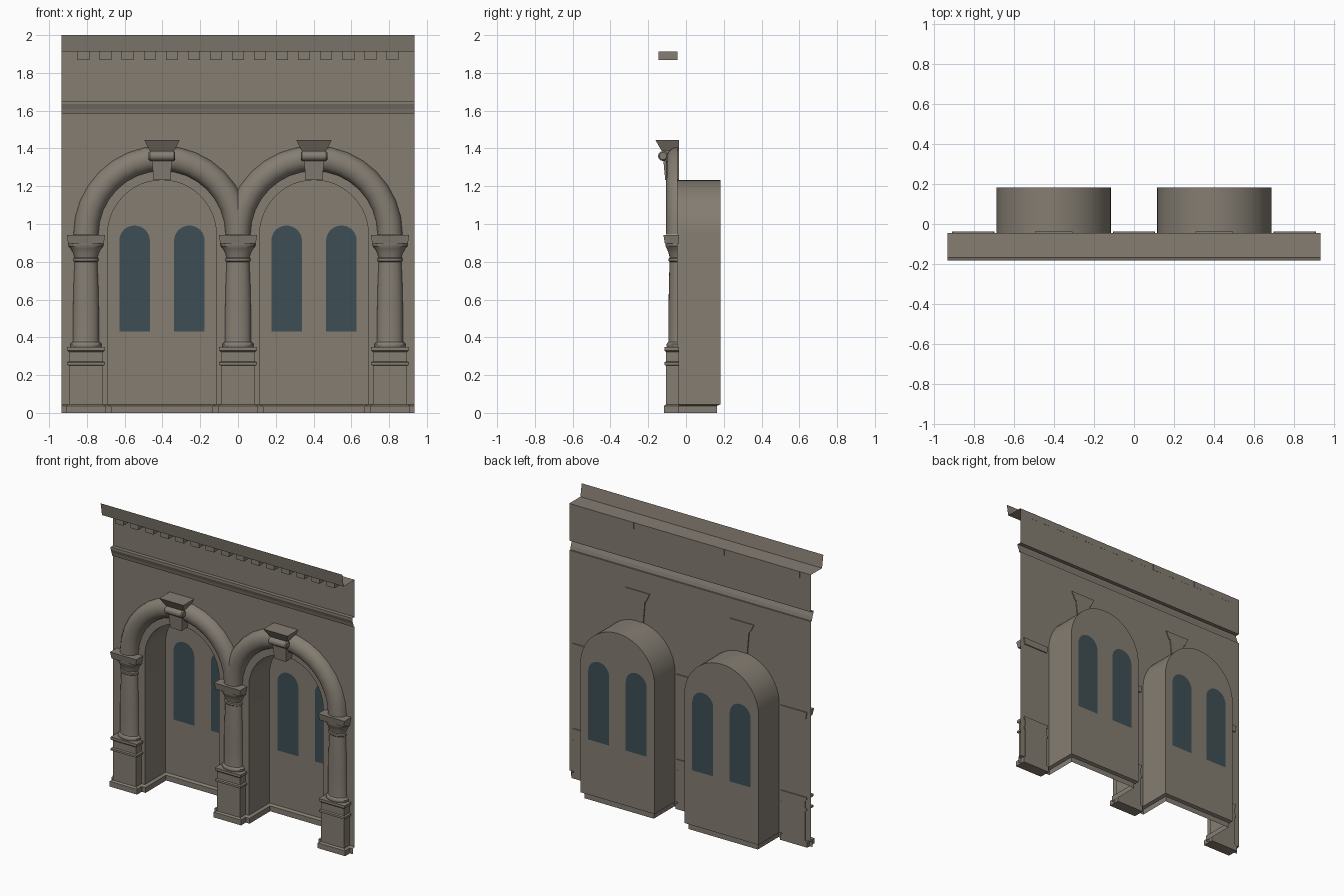
import bpy, bmesh, math

if "Cube" in bpy.data.objects:
    bpy.data.objects.remove(bpy.data.objects["Cube"])

def material(name, rgb):
    m = bpy.data.materials.new(name)
    m.diffuse_color = (*rgb, 1)
    m.use_nodes = True
    m.node_tree.nodes["Principled BSDF"].inputs["Base Color"].default_value = m.diffuse_color
    return m

STONE = material("taupe_stone", (0.232, 0.205, 0.168))
GLASS = material("dark_blue_glass", (0.048, 0.078, 0.092))

F, B = -0.045, 0.183          # wall plane and recess back plane
W = 0.935                     # half width of facade
CX, CZ, R = 0.4025, 0.945, 0.2875   # arch centre and opening radius
SKIRT = 0.045                 # baseboard height

def finish(name, bm, smooth=False, recalc=False):
    if recalc:
        bmesh.ops.recalc_face_normals(bm, faces=bm.faces[:])
    me = bpy.data.meshes.new(name)
    bm.to_mesh(me)
    bm.free()
    ob = bpy.data.objects.new(name, me)
    bpy.context.collection.objects.link(ob)
    me.materials.append(STONE)
    me.materials.append(GLASS)
    if smooth:
        bpy.ops.object.select_all(action='DESELECT')
        ob.select_set(True)
        bpy.context.view_layer.objects.active = ob
        bpy.ops.object.shade_smooth_by_angle(angle=math.radians(35))
    return ob

def loft(name, rings, closed=False, caps=False, smooth=False):
    """Skin a list of point rings into one surface."""
    bm = bmesh.new()
    vs = [[bm.verts.new(p) for p in ring] for ring in rings]
    n = len(vs[0])
    for a, b in zip(vs, vs[1:]):
        for i in range(n if closed else n - 1):
            j = (i + 1) % n
            bm.faces.new((a[i], a[j], b[j], b[i]))
    if caps:
        bm.faces.new(vs[0][::-1])
        bm.faces.new(vs[-1])
    return finish(name, bm, smooth, caps)

def strip(name, profile):
    """Sweep a (y, z) profile along the full width."""
    return loft(name, [[(-W, y, z), (W, y, z)] for y, z in profile])

def block(name, cx, levels, back=-0.038):
    """Stacked rectangular block; levels are (half width, front y, z)."""
    return loft(name, [[(cx - h, y, z), (cx + h, y, z), (cx + h, back, z), (cx - h, back, z)]
                       for h, y, z in levels], closed=True, caps=True)

def arch_outline(cx, r, z0, zc, n):
    """Round-headed outline, left foot over the top to right foot."""
    arc = [(cx - r * math.cos(math.pi * i / n), zc + r * math.sin(math.pi * i / n))
           for i in range(n + 1)]
    return [(cx - r, z0)] + arc + [(cx + r, z0)]

# Front wall with two arched openings
outline = [(-W, SKIRT)]
for c in (-CX, CX):
    outline += arch_outline(c, R, SKIRT, CZ, 24)
outline += [(W, SKIRT), (W, 1.585), (-W, 1.585)]
bm = bmesh.new()
face = bm.faces.new([bm.verts.new((x, F, z)) for x, z in outline])
face.normal_update()
if face.normal.y > 0:
    face.normal_flip()
bmesh.ops.triangulate(bm, faces=[face])
finish("front_wall", bm)

# String course, frieze and cornice
strip("string_course", [(F, 1.585), (-0.056, 1.585), (-0.062, 1.61), (-0.072, 1.635),
                        (-0.072, 1.652), (F, 1.652)])
strip("frieze", [(F, 1.652), (F, 1.912)])
strip("cornice", [(F, 1.912), (-0.168, 1.912), (-0.183, 2.0)])

# Dentils
for i in range(15):
    block("dentil", (i - 7) * 0.1168, [(0.0315, -0.145, 1.868), (0.0315, -0.145, 1.912)], -0.044)

# Baseboard following the wall and recesses
def base_path(d, z):
    pts = [(-W, F - d, z)]
    for c in (-CX, CX):
        a, b = c - R + d, c + R - d
        pts += [(a, F - d, z), (a, B - d, z), (b, B - d, z), (b, F - d, z)]
    return pts + [(W, F - d, z)]
loft("baseboard", [base_path(0.02, 0), base_path(0.02, 0.037), base_path(0, SKIRT)])

for c in (-CX, CX):
    # Recess reveal
    shape = arch_outline(c, R, SKIRT, CZ, 24)
    loft("recess_reveal", [[(x, F, z), (x, B, z)] for x, z in shape], smooth=True)

    # Recess back wall with flush glass windows
    bm = bmesh.new()
    loops = [shape] + [arch_outline(c + s * 0.145, 0.081, 0.43, 0.911, 14) for s in (-1, 1)]
    panes = []
    edges = []
    for k, pts in enumerate(loops):
        vs = [bm.verts.new((x, B, z)) for x, z in pts]
        edges += [bm.edges.new((vs[i], vs[(i + 1) % len(vs)])) for i in range(len(vs))]
        if k:
            panes.append(vs)
    bmesh.ops.triangle_fill(bm, use_beauty=True, use_dissolve=False, edges=edges)
    for vs in panes:
        bm.faces.new(vs).material_index = 1
    for f in bm.faces:
        f.normal_update()
        if f.normal.y > 0:
            f.normal_flip()
    finish("recess_back_wall", bm)

    # Rounded arch moulding
    rings = []
    for i in range(17):
        t = math.pi * (1 - i / 16)
        ring = []
        for j in range(9):
            u = math.pi * j / 8
            r = CX + 0.066 * math.cos(u)
            ring.append((c + r * math.cos(t), F - 0.06 * math.sin(u), CZ + r * math.sin(t)))
        rings.append(ring)
    loft("arch_moulding", rings, smooth=True)

    # Keystone: wedge, scroll roll and cap
    block("keystone_wedge", c, [(0.044, -0.11, 1.233), (0.058, -0.125, 1.39)])
    rings = []
    for x, r in ((-0.07, 0.019), (-0.063, 0.026), (0.063, 0.026), (0.07, 0.019)):
        rings.append([(c + x, -0.122 + r * math.cos(a), 1.36 + r * math.sin(a))
                      for a in (2 * math.pi * k / 16 for k in range(16))])
    loft("keystone_roll", rings, closed=True, caps=True, smooth=True)
    block("keystone_cap", c, [(0.066, -0.13, 1.388), (0.094, -0.162, 1.445)])

# Pedestals and engaged columns
SHAFT = [(0.078, 0.345), (0.083, 0.353), (0.083, 0.364), (0.076, 0.372), (0.07, 0.376),
         (0.068, 0.39), (0.068, 0.55), (0.065, 0.68), (0.06, 0.80), (0.067, 0.805),
         (0.067, 0.818), (0.06, 0.823), (0.067, 0.845), (0.08, 0.87), (0.092, 0.883),
         (0.092, 0.897)]
for c in (-2 * CX, 0, 2 * CX):
    block("pedestal", c, [(0.106, -0.117, 0), (0.106, -0.117, 0.037), (0.09, -0.105, 0.045),
                          (0.09, -0.105, 0.25), (0.1, -0.114, 0.254), (0.1, -0.114, 0.268),
                          (0.09, -0.105, 0.273), (0.09, -0.105, 0.322), (0.1, -0.114, 0.33),
                          (0.1, -0.114, 0.348)])
    loft("column", [[(c - r * math.cos(math.pi * k / 12), F - 0.7 * r * math.sin(math.pi * k / 12), z)
                     for k in range(13)] for r, z in SHAFT], smooth=True)
    block("abacus", c, [(0.094, -0.112, 0.897), (0.102, -0.12, 0.943)])
